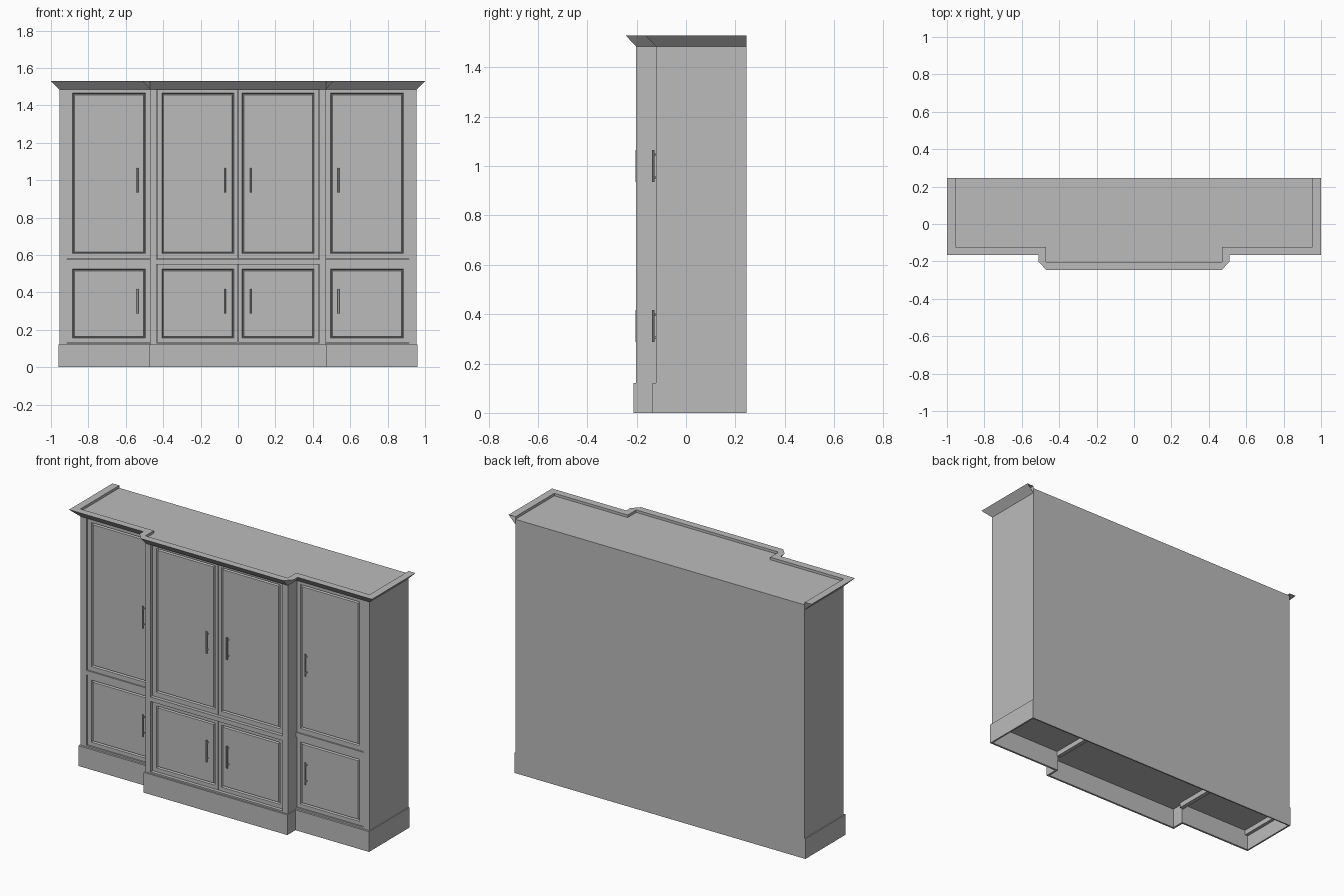
import bpy, bmesh
from mathutils import Matrix, Vector

if "Cube" in bpy.data.objects:
    bpy.data.objects.remove(bpy.data.objects["Cube"])

paint = bpy.data.materials.new("grey_paint")
paint.use_nodes = True
paint.diffuse_color = (0.5, 0.5, 0.5, 1)
paint.node_tree.nodes["Principled BSDF"].inputs["Base Color"].default_value = (0.5, 0.5, 0.5, 1)

BACK, SIDE_Y, MID_Y = 0.245, -0.122, -0.202   # back plane and the two frame fronts
BODY_X, MID_X = 0.955, 0.47
BASE_Z, BODY_Z, CROWN_Z, TOP_Z = 0.12, 1.515, 1.485, 1.53


def finish(bm, name):
    bmesh.ops.recalc_face_normals(bm, faces=bm.faces)
    mesh = bpy.data.meshes.new(name)
    bm.to_mesh(mesh)
    bm.free()
    mesh.materials.append(paint)
    ob = bpy.data.objects.new(name, mesh)
    bpy.context.collection.objects.link(ob)
    return ob


def add_box(bm, x, y, z):
    lo, hi = Vector((x[0], y[0], z[0])), Vector((x[1], y[1], z[1]))
    m = Matrix.Translation((lo + hi) / 2) @ Matrix.Diagonal((hi - lo).to_4d())
    return bmesh.ops.create_cube(bm, size=1, matrix=m)["verts"]


def box(name, x, y, z):
    bm = bmesh.new()
    add_box(bm, sorted(x), y, z)
    return finish(bm, name)


def mirrored(half):
    # Complete a right-half outline with its mirror image
    return half + [(-x, y) for x, y in reversed(half)]


def loft(name, rings, closed):
    # Join rings of (outline, height) into walls
    bm = bmesh.new()
    loops = [[bm.verts.new((x, y, z)) for x, y in pts] for pts, z in rings]
    n = len(loops[0])
    for a, b in zip(loops, loops[1:] + (loops[:1] if closed else [])):
        for i in range(n - 1):
            bm.faces.new((a[i], a[i + 1], b[i + 1], b[i]))
    if closed:
        for i in (0, n - 1):
            bm.faces.new([l[i] for l in loops])
    bmesh.ops.remove_doubles(bm, verts=bm.verts, dist=0.0001)
    return finish(bm, name)


def door(name, x, front, z, panel_x, panel_z):
    # Flat door with a V-groove moulding round its panel
    bm = bmesh.new()
    x, panel_x = sorted(x), sorted(panel_x)
    add_box(bm, x, (front, front + 0.02), z)
    bm.faces.ensure_lookup_table()
    face = min(bm.faces, key=lambda f: f.calc_center_median().y)
    bmesh.ops.inset_region(bm, faces=[face], thickness=0.01)
    mids = (sum(x) / 2, sum(z) / 2)
    for v in face.verts:
        v.co.x = panel_x[v.co.x > mids[0]]
        v.co.z = panel_z[v.co.z > mids[1]]
    for depth in (-0.009, 0.009):
        bmesh.ops.inset_region(bm, faces=[face], thickness=0.007, depth=depth)
    finish(bm, name)


def handle(name, x, front, z):
    # Round bar on two short posts
    bm = bmesh.new()
    bmesh.ops.create_cone(bm, cap_ends=True, segments=12, radius1=0.005, radius2=0.005,
                          depth=0.13, matrix=Matrix.Translation((x, front - 0.015, z)))
    for dz in (-0.047, 0.047):
        m = Matrix.Translation((x, front - 0.007, z + dz)) @ Matrix.Rotation(1.5708, 4, "X")
        bmesh.ops.create_cone(bm, cap_ends=True, segments=12, radius1=0.004, radius2=0.004,
                              depth=0.016, matrix=m)
    ob = finish(bm, name)
    for o in bpy.context.selected_objects:
        o.select_set(False)
    ob.select_set(True)
    bpy.context.view_layer.objects.active = ob
    bpy.ops.object.shade_smooth_by_angle()


# Carcass and back
SIDE_DOOR, MID_DOOR = SIDE_Y + 0.005, MID_Y + 0.017
box("middle_carcass", (-MID_X, MID_X), (MID_DOOR + 0.012, BACK), (BASE_Z, BODY_Z))
box("back_panel", (-BODY_X, BODY_X), (BACK - 0.008, BACK), (0, BASE_Z))

# Door rows: bottom, top, panel bottom, panel top, handle height
rows = {"lower": (0.13, 0.55, 0.155, 0.525, 0.352),
        "upper": (0.577, CROWN_Z, 0.607, 1.465, 1.0)}
rails = {"bottom": (BASE_Z, 0.13), "middle": (0.55, 0.577), "top": (CROWN_Z, BODY_Z)}

for side, s in (("right", -1), ("left", 1)):
    box(side + "_carcass", (s * MID_X, s * BODY_X), (SIDE_DOOR + 0.012, BACK), (BASE_Z, BODY_Z))
    box(side + "_outer_stile", (s * 0.915, s * BODY_X), (SIDE_Y, SIDE_DOOR + 0.012), (BASE_Z, BODY_Z))
    box(side + "_middle_stile", (s * 0.436, s * MID_X), (MID_Y, MID_DOOR + 0.012), (BASE_Z, BODY_Z))
    for edge, outer in (("inner", MID_X), ("outer", BODY_X)):
        box(f"{side}_{edge}_bearer", (s * (outer - 0.025), s * outer), (SIDE_Y, BACK), (0.09, BASE_Z))
    for rail, z in rails.items():
        box(f"{side}_{rail}_rail", (s * MID_X, s * 0.915), (SIDE_Y, SIDE_DOOR + 0.012), z)
    for row, (z0, z1, p0, p1, hz) in rows.items():
        door(f"{side}_{row}_side_door", (s * MID_X, s * 0.913), SIDE_DOOR, (z0 + 0.002, z1),
             (s * 0.495, s * 0.885), (p0, p1))
        door(f"{side}_{row}_middle_door", (s * 0.002, s * 0.434), MID_DOOR, (z0 + 0.002, z1),
             (s * 0.022, s * 0.407), (p0, p1))
        handle(f"{side}_{row}_side_handle", s * 0.537, SIDE_DOOR, hz)
        handle(f"{side}_{row}_middle_handle", s * 0.068, MID_DOOR, hz)
for rail, z in rails.items():
    box(f"middle_{rail}_rail", (-0.436, 0.436), (MID_Y, MID_DOOR + 0.012), z)

# Open plinth skirt
skirt = mirrored([(0.96, BACK), (0.96, -0.135), (0.474, -0.135), (0.474, -0.212)])
inner = mirrored([(0.95, BACK), (0.95, -0.123), (0.462, -0.123), (0.462, -0.2)])
loft("plinth_skirt", [(skirt, 0), (skirt, BASE_Z + 0.001), (inner, BASE_Z + 0.001), (inner, 0)], True)

# Flared crown with chamfered corners over the middle section
foot = mirrored([(BODY_X, BACK), (BODY_X, SIDE_Y), (MID_X, SIDE_Y), (MID_X, MID_Y), (MID_X, MID_Y)])
flare = mirrored([(1, BACK), (1, -0.165), (0.51, -0.165), (0.51, MID_Y), (MID_X, -0.245)])
loft("crown_moulding", [(foot, CROWN_Z), (flare, TOP_Z), (foot, TOP_Z), (foot, BODY_Z)], False)
